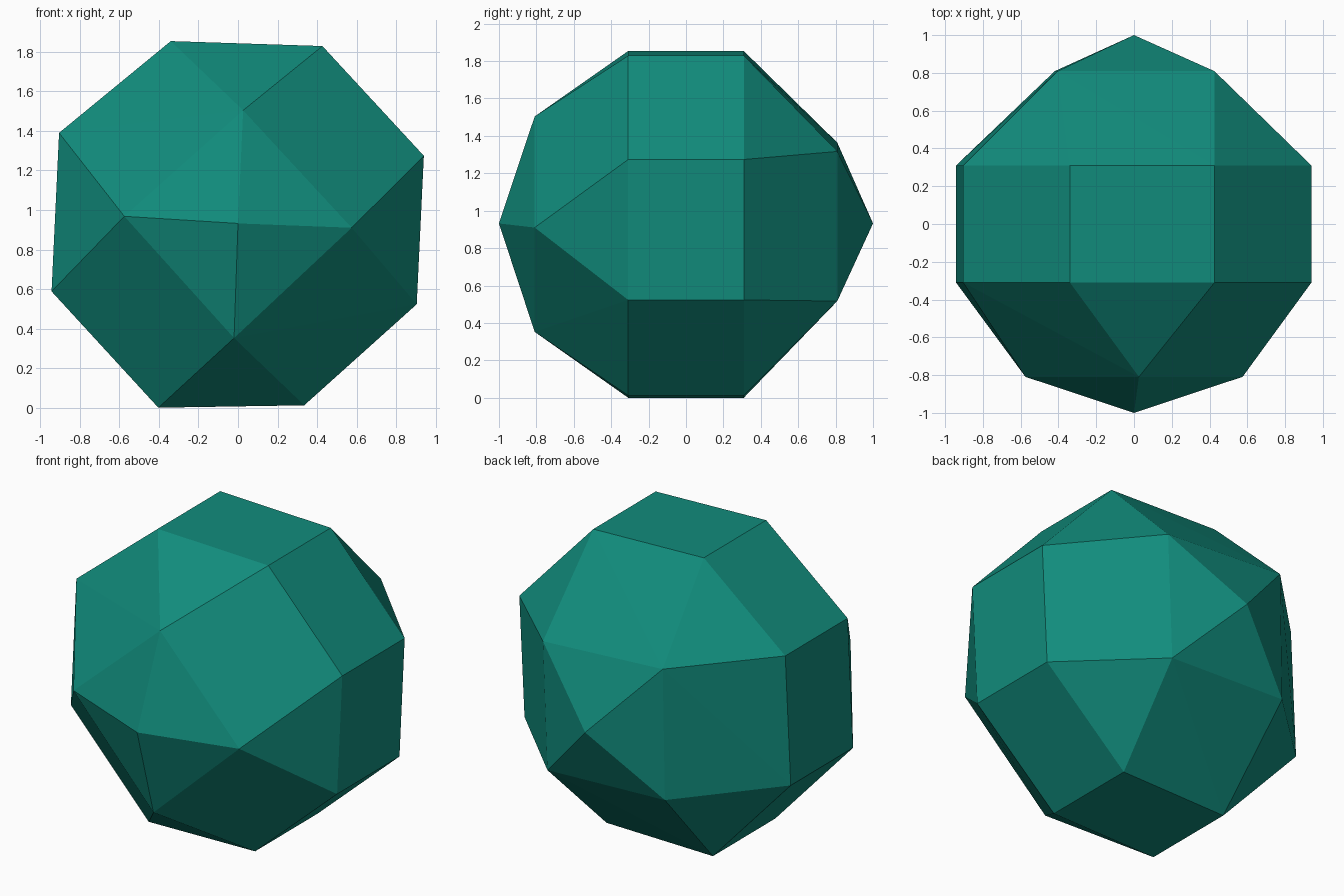
import bpy, bmesh

if "Cube" in bpy.data.objects:
    bpy.data.objects.remove(bpy.data.objects["Cube"])

CZ = 0.935  # height of the front-back axis

# cross-sections (x, z) along the front-back axis
octagon = [(-0.34, 1.857), (0.427, 1.832), (0.94, 1.277), (0.904, 0.526),
           (0.335, 0.015), (-0.403, 0.003), (-0.943, 0.591), (-0.905, 1.393)]
front_square = [(0.026, 1.507), (-0.575, 0.971), (-0.02, 0.355), (0.575, 0.913)]
back_square = [(0.426, 1.32), (-0.405, 1.367), (-0.42, 0.55), (0.395, 0.52)]
tip = [(0, CZ)]

sections = [(-1.0, tip), (-0.809, front_square), (-0.309, octagon),
            (0.309, octagon), (0.809, back_square), (1.0, tip)]

# faceted stone: convex skin over the sections
bm = bmesh.new()
for y, ring in sections:
    for x, z in ring:
        bm.verts.new((x, y, max(z, 0)))
bmesh.ops.convex_hull(bm, input=bm.verts[:])
low = min(v.co.z for v in bm.verts)
bmesh.ops.translate(bm, vec=(0, 0, -low), verts=bm.verts[:])
bmesh.ops.dissolve_limit(bm, angle_limit=0.01, verts=bm.verts[:], edges=bm.edges[:])
bmesh.ops.recalc_face_normals(bm, faces=bm.faces[:])

mesh = bpy.data.meshes.new("faceted_stone")
bm.to_mesh(mesh)
bm.free()

teal = bpy.data.materials.new("teal")
teal.diffuse_color = (0.0056, 0.262, 0.202, 1)
teal.use_nodes = True
teal.node_tree.nodes["Principled BSDF"].inputs["Base Color"].default_value = teal.diffuse_color
mesh.materials.append(teal)
bpy.context.collection.objects.link(bpy.data.objects.new("faceted_stone", mesh))
